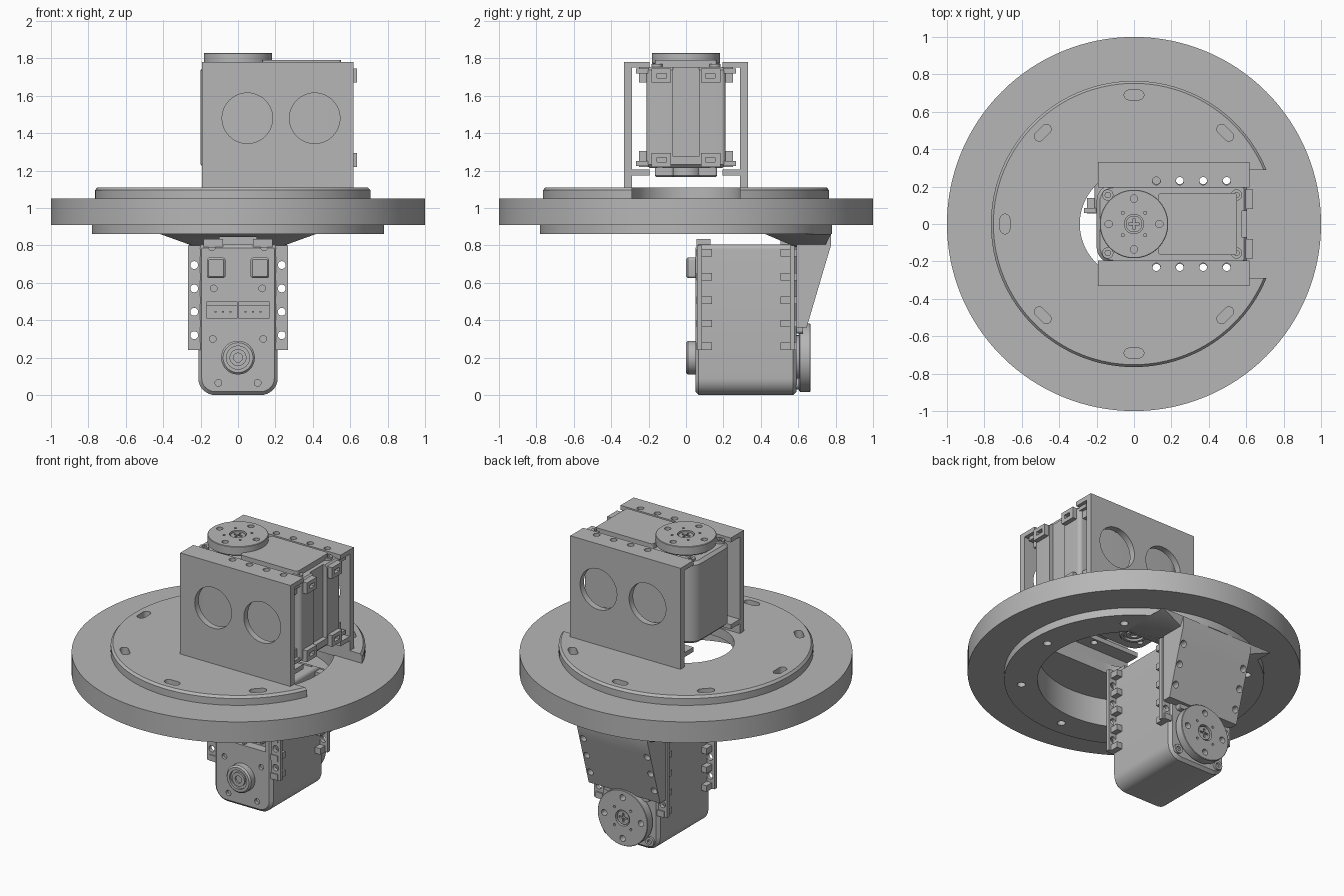
import bpy, bmesh, math
from math import pi, sin, cos
from mathutils import Matrix, Vector

if "Cube" in bpy.data.objects:
    bpy.data.objects.remove(bpy.data.objects["Cube"])

GREY = (0.47, 0.47, 0.47, 1)
mat = bpy.data.materials.new("plain grey")
mat.use_nodes = True
mat.diffuse_color = GREY
mat.node_tree.nodes["Principled BSDF"].inputs["Base Color"].default_value = GREY


# --- outlines (lists of 2D points) ---
def arc(cx, cy, r, a0, a1, n):
    return [(cx + r * cos(a0 + (a1 - a0) * i / n), cy + r * sin(a0 + (a1 - a0) * i / n)) for i in range(n + 1)]


def circle(cx, cy, r, n=32):
    return arc(cx, cy, r, 0, 2 * pi, n)[:-1]


def rect(u0, u1, v0, v1):
    return [(u0, v0), (u1, v0), (u1, v1), (u0, v1)]


def rounded(u0, u1, v, r0, r1, d=0):
    """Box symmetric in v, with corner radius r0 at the u0 end, r1 at the u1 end, inset by d."""
    pts = []
    for cx, cy, r, k in ((u0 + r0, r0 - v, r0, 2), (u1 - r1, r1 - v, r1, 3),
                         (u1 - r1, v - r1, r1, 4), (u0 + r0, v - r0, r0, 5)):
        pts += arc(cx, cy, r - d, k * pi / 2, (k + 1) * pi / 2, 8)
    return pts


def slot(cx, cy, half, r, turn):
    pts = arc(half, 0, r, -pi / 2, pi / 2, 10) + arc(-half, 0, r, pi / 2, 1.5 * pi, 10)
    return [(cx + x * cos(turn) - y * sin(turn), cy + x * sin(turn) + y * cos(turn)) for x, y in pts]


# --- solids ---
def ext(outline, w0, w1):
    return [(w0, outline), (w1, outline)]


def build(name, solids, m):
    bm = bmesh.new()
    for layers in solids:
        rings = [[bm.verts.new(m @ Vector((x, y, w))) for x, y in pts] for w, pts in layers]
        for a, b in zip(rings, rings[1:]):
            for i in range(len(a)):
                j = (i + 1) % len(a)
                bm.faces.new((a[i], a[j], b[j], b[i]))
        bm.faces.new(rings[0][::-1])
        bm.faces.new(rings[-1])
    bmesh.ops.recalc_face_normals(bm, faces=bm.faces)
    me = bpy.data.meshes.new(name)
    bm.to_mesh(me)
    bm.free()
    me.materials.append(mat)
    ob = bpy.data.objects.new(name, me)
    bpy.context.scene.collection.objects.link(ob)
    return ob


def smooth(ob):
    ob.data.shade_smooth()
    ob.data.set_sharp_from_angle(angle=math.radians(30))


def part(name, solids, m=Matrix(), cuts=()):
    ob = build(name, solids, m)
    if cuts:
        cutter = build(name + "_cutter", cuts, m)
        cutter.hide_render = True
        mod = ob.modifiers.new("holes", 'BOOLEAN')
        mod.object, mod.operation, mod.solver, mod.use_self = cutter, 'DIFFERENCE', 'EXACT', True
        bpy.context.view_layer.update()
        me = bpy.data.meshes.new_from_object(ob.evaluated_get(bpy.context.evaluated_depsgraph_get()))
        ob.modifiers.clear()
        ob.data = me
        me.name = name
        bpy.data.objects.remove(cutter)
    smooth(ob)
    return ob


HOLES = (0.12, 0.245, 0.37, 0.495)  # mounting hole positions along each motor
EIGHTHS = [k * pi / 4 for k in range(8)]


# --- motor: u along its length, v across, w along the output shaft ---
def motor(tag, m):
    def p(name, solids, cuts=()):
        part(tag + "_" + name, solids, m, cuts)

    def case(d):
        return rounded(-0.2, 0.605, 0.212, 0.09, 0.025, d)

    dimples = [ext(circle(u, s * v, 0.018, 16), -0.02, 0.02)
               for u, v in ((-0.135, 0.105), (0.1, 0.135), (0.37, 0.13), (0.6 - 0.01, 0.14)) for s in (-1, 1)]
    p("motor_case", [[(0, case(0.018)), (0.018, case(0)), (0.522, case(0)), (0.54, case(0.018))]],
      dimples + [ext(rect(0.21, 0.3, -0.165, 0.165), -0.02, 0.06),
                 ext(rect(0.575, 0.7, -0.07, 0.07), 0.06, 0.6)])
    # connector sockets
    pins = [ext(rect(0.24, 0.25, s * v - 0.006, s * v + 0.006), 0.02, 0.07)
            for v in (0.04, 0.08, 0.12) for s in (-1, 1)]
    p("connector_pins", pins + [ext(rect(0.2, 0.31, -0.006, 0.006), 0.005, 0.07),
                                ext(rect(0.275, 0.305, -0.17, 0.17), 0.015, 0.07)])
    # idler side
    p("shaft_boss", [[(-0.05, circle(0, 0, 0.08, 48)), (-0.04, circle(0, 0, 0.09, 48)), (0.01, circle(0, 0, 0.09, 48))]],
      [ext(circle(0, 0, 0.062, 40), -0.1, -0.035)])
    p("boss_hub", [ext(circle(0, 0, 0.045), -0.047, 0)], [ext(circle(0, 0, 0.024), -0.1, -0.02)])
    pads = []
    for s in (-1, 1):
        o = [[(u, v + s * 0.117) for u, v in rounded(0.425, 0.535, 0.05, 0.015, 0.015, d)] for d in (0.01, 0)]
        pads.append([(-0.05, o[0]), (-0.04, o[1]), (0.01, o[1])])
    p("case_pads", pads)
    # output side
    p("cover_plate", [ext(rounded(0.13, 0.55, 0.165, 0.015, 0.015), 0.53, 0.575)])
    p("horn_neck", [ext(circle(0, 0, 0.12), 0.53, 0.56)])
    p("horn", [[(0.553, circle(0, 0, 0.175, 64)), (0.56, circle(0, 0, 0.183, 64)),
                (0.612, circle(0, 0, 0.183, 64)), (0.615, circle(0, 0, 0.18, 64))]],
      [ext(circle(0.135 * cos(a), 0.135 * sin(a), 0.02, 20), 0.57, 0.7) for a in EIGHTHS[::2]]
      + [ext(circle(0.085 * cos(a), 0.085 * sin(a), 0.008, 12), 0.59, 0.7) for a in EIGHTHS[1::2]]
      + [ext(circle(0, 0, 0.052), 0.585, 0.7)])
    p("horn_screw", [ext(circle(0, 0, 0.044), 0.575, 0.608)],
      [ext(rect(-0.03, 0.03, -0.006, 0.006), 0.595, 0.7), ext(rect(-0.006, 0.006, -0.03, 0.03), 0.595, 0.7)])
    corners = [(u, s * 0.155) for u in (-0.14, 0.548) for s in (-1, 1)]
    p("case_bolts", [ext(circle(u, v, 0.03, 20), 0.52, 0.555) for u, v in corners],
      [ext(circle(u, v, 0.016, 6), 0.54, 0.6) for u, v in corners])
    # side flanges with nut pockets, and end tabs
    for side, s in (("left", 1), ("right", -1)):
        for end, w0, w1, f0 in (("idler", 0.0, 0.09, 0.01), ("output", 0.45, 0.54, 0.505)):
            lo, hi = sorted((s * 0.2, s * 0.268))
            p(f"{end}_{side}_flange", [ext(rect(0.04, 0.6, lo, hi), f0, f0 + 0.025)],
              [ext(circle(u, s * 0.234, 0.021, 20), w0 - 0.1, w1 + 0.1) for u in HOLES])
            lo, hi = sorted((s * 0.2, s * 0.25))
            p(f"{end}_{side}_ribs", [ext(rect(u - 0.02, u + 0.02, lo, hi), w0 + 0.005, w1)
                                     for u in (0.06, 0.1825, 0.3075, 0.4325, 0.56)])
            lo, hi = sorted((s * 0.08, s * 0.185))
            p(f"{end}_{side}_end_tab", [ext(rect(0.59, 0.635, lo, hi), w0 + 0.005, w1 - 0.01)],
              [ext(rect(0.61, 0.7, s * 0.13 - 0.025, s * 0.13 + 0.025), w0 + 0.03, w1 - 0.035)])


upright = Matrix.Translation((0, 0, 1.215))
hanging = Matrix(((0, 1, 0, 0), (0, 0, 1, 0.05), (1, 0, 0, 0.2), (0, 0, 0, 1)))
motor("upper", upright)
motor("lower", hanging)

# --- main disc and lower ring ---
part("main_disc", [ext(circle(0, 0, 1, 128), 0.91, 1.05)], cuts=[ext(circle(0, 0, 0.58, 96), 0.8, 1.2)])
part("lower_ring", [ext(circle(0, 0, 0.78, 128), 0.86, 0.912)],
     cuts=[ext(circle(0, 0, 0.58, 96), 0.8, 1.0)]
     + [ext(circle(0.68 * cos(a), 0.68 * sin(a), 0.025, 20), 0.8, 0.905) for a in EIGHTHS])


# --- top plate with centre hole and a channel open to one side ---
def plate_outline(r):
    a = math.asin(0.29 / r)
    return arc(0, 0, r, a, 2 * pi - a, 110) + arc(0, 0, 0.29, 1.5 * pi, 0.5 * pi, 40)


part("top_plate", [[(1.045, plate_outline(0.765)), (1.095, plate_outline(0.765)), (1.11, plate_outline(0.752))]],
     cuts=[ext(slot(0.69 * cos(a), 0.69 * sin(a), 0.027, 0.026, a + pi / 2), 1.052, 1.2) for a in EIGHTHS[1:]])

# --- cradle: two side plates with windows and inward flanges ---
sideways = Matrix(((1, 0, 0, 0), (0, 0, 1, 0), (0, 1, 0, 0), (0, 0, 0, 1)))  # x, z, extruded in y
for side, s in (("front", -1), ("back", 1)):
    lo, hi = sorted((s * 0.29, s * 0.332))
    part(side + "_cradle_wall", [ext(rect(-0.192, 0.617, 1.1, 1.78), lo, hi)], sideways,
         [ext(circle(x, 1.48, 0.135, 48), lo - 0.1, hi + 0.1) for x in (0.05, 0.41)])
    for level, z in (("top", 1.75), ("bottom", 1.175)):
        lo, hi = sorted((s * 0.195, s * 0.291))
        part(f"{side}_cradle_{level}_flange", [ext(rect(-0.192, 0.617, lo, hi), z, z + 0.03)],
             cuts=[ext(circle(x, s * 0.23, 0.021, 20), z - 0.1, z + 0.1) for x in HOLES])

# --- hanging bracket behind the lower motor ---
profile = [(0.59, 0.36), (0.645, 0.36), (0.745, 0.7), (0.775, 0.8), (0.775, 0.862), (0.59, 0.862)]
wedge_frame = Matrix(((0, 0, 1, 0), (1, 0, 0, 0), (0, 1, 0, 0), (0, 0, 0, 1)))
wedge = part("hanging_bracket", [ext(profile, -0.262, 0.262)], wedge_frame)
# drill the mounting holes through from front to back
drill = build("bracket_drill", [ext(circle(0.2 + u - 0.2, s * 0.234, 0.021, 20), 0.4, 0.9)
                                for u in HOLES[1:] for s in (-1, 1)], hanging)
mod = wedge.modifiers.new("holes", 'BOOLEAN')
mod.object, mod.solver = drill, 'EXACT'
drill.hide_render = True
bpy.context.view_layer.update()
wedge.data = bpy.data.meshes.new_from_object(wedge.evaluated_get(bpy.context.evaluated_depsgraph_get()))
wedge.modifiers.clear()
bpy.data.objects.remove(drill)
smooth(wedge)
# flared foot joining the bracket to the ring
part("bracket_foot", [[(0.79, rect(-0.22, 0.22, 0.59, 0.74)), (0.862, rect(-0.42, 0.42, 0.42, 0.775))]],
     cuts=[ext(rect(-0.1, 0.1, 0.3, 0.56), 0.7, 0.845)])
